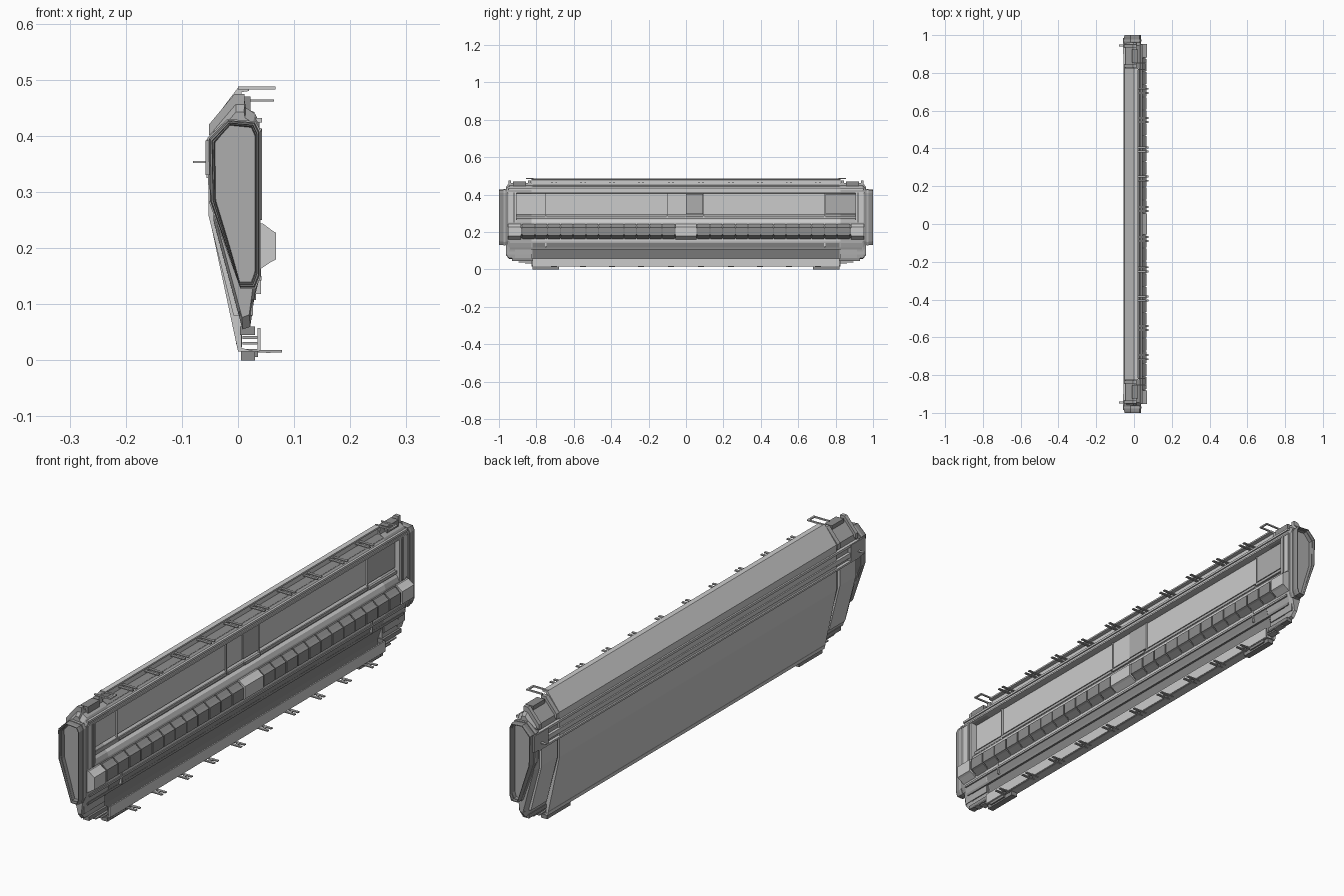
import bpy, bmesh

def grey(name, v):
    m = bpy.data.materials.new(name)
    m.diffuse_color = (v, v, v, 1)
    return m
DARK, DIM, MID = grey("dark_grey", 0.2), grey("dim_grey", 0.27), grey("mid_grey", 0.42)

def loft(name, rings, mat=None, flip=False):
    """Skin matching (x, z) rings placed at given y: [(y, pts), ...]."""
    bm = bmesh.new()
    vs = [[bm.verts.new((x, y, z)) for x, z in pts] for y, pts in rings]
    n = len(vs[0])
    for a, b in zip(vs, vs[1:]):
        for i in range(n):
            j = (i + 1) % n
            bm.faces.new((a[i], a[j], b[j], b[i]))
    bm.faces.new(vs[0])
    bm.faces.new(vs[-1])
    bmesh.ops.recalc_face_normals(bm, faces=bm.faces)
    if flip:
        bmesh.ops.reverse_faces(bm, faces=bm.faces)
    me = bpy.data.meshes.new(name)
    bm.to_mesh(me)
    bm.free()
    if mat:
        me.materials.append(mat)
    ob = bpy.data.objects.new(name, me)
    bpy.context.collection.objects.link(ob)
    return ob

def prism(name, pts, y0, y1, mat=None, flip=False):
    return loft(name, [(y0, pts), (y1, pts)], mat, flip)

def box(name, x0, x1, y0, y1, z0, z1, mat=None, flip=False):
    return prism(name, [(x0, z0), (x1, z0), (x1, z1), (x0, z1)], y0, y1, mat, flip)

def ends(name, pts, y0, y1, mat=None):
    for s in (-1, 1):
        prism(name, pts, s * y0, s * y1, mat)

def end_box(name, x0, x1, y0, y1, z0, z1, mat=None):
    for s in (-1, 1):
        box(name, x0, x1, s * y0, s * y1, z0, z1, mat)

def shrink(pts, sx, sz, cx, cz):
    return [(cx + (x - cx) * sx, cz + (z - cz) * sz) for x, z in pts]

# Wall body: middle section with full height shell and window recess
recess = [(0.038, 0.412), (0.032, 0.408), (0.012, 0.405), (0.012, 0.295), (0.022, 0.285),
          (0.022, 0.272), (0.032, 0.265), (0.038, 0.25)]
lower = [(0.038, 0.15), (0.03, 0.118), (0.024, 0.112)]
middle = [(0.0, 0.016), (-0.05, 0.25), (-0.05, 0.42), (0.0, 0.486), (0.02, 0.486), (0.02, 0.48),
          (0.006, 0.478), (0.006, 0.45), (0.03, 0.44), (0.038, 0.425)] + recess + lower + \
         [(0.006, 0.055), (0.006, 0.022), (0.03, 0.016)]
prism("wall_body", middle, -0.825, 0.825)

# Dark underside of the lower bay and floor of the top channel
bay = [(-0.004, 0.03), (-0.004, 0.06), (0.02, 0.15), (0.039, 0.15), (0.031, 0.117),
       (0.025, 0.111), (0.0075, 0.054), (0.0075, 0.023)]
prism("lower_bay", bay, -0.82, 0.82, DIM)
prism("top_channel_floor", [(0.004, 0.445), (0.004, 0.453), (0.03, 0.442), (0.026, 0.436)], -0.82, 0.82, DIM)

# Shorter end sections
end_outer = [(0.008, 0.055), (-0.044, 0.25), (-0.044, 0.415), (-0.004, 0.462), (0.012, 0.462),
             (0.014, 0.45), (0.03, 0.44), (0.038, 0.425)]
ends("end_section", end_outer + recess + lower + [(0.022, 0.06)], 0.825, 0.915, MID)
end_solid = end_outer + [(0.038, 0.15), (0.03, 0.118), (0.022, 0.06)]
for s in (-1, 1):
    loft("end_wall", [(s * 0.915, end_solid), (s * 0.945, end_solid),
                      (s * 0.962, shrink(end_solid, 0.9, 0.9, 0.0, 0.27))], MID)

# Open hexagonal end caps: stepped rim around a deep dark pocket
hexa = [(0.004, 0.13), (-0.05, 0.285), (-0.052, 0.395), (-0.018, 0.428), (0.03, 0.424),
        (0.038, 0.408), (0.038, 0.15), (0.03, 0.13)]
def ring(k):
    return shrink(hexa, 1 - k * 2.0, 1 - k * 0.62, 0.0, 0.285)
for s in (-1, 1):
    loft("end_cap", [(s * 0.945, ring(0.03)), (s * 0.958, ring(0.0)), (s * 0.992, ring(0.0)),
                     (s * 1.0, ring(0.025)), (s * 1.0, ring(0.055)), (s * 0.99, ring(0.065)),
                     (s * 0.99, ring(0.085)), (s * 0.964, ring(0.12))], DIM)
    loft("cap_pocket", [(s * 0.96, ring(0.12)), (s * 0.966, ring(0.12))], DARK)
    loft("cap_band", [(s * 0.966, ring(-0.025)), (s * 0.976, ring(-0.025))], MID)

# Outer shell rails along the back
for z0, z1, d in ((0.325, 0.332, 0.056), (0.345, 0.362, 0.055), (0.385, 0.394, 0.056)):
    box("back_rail", -d, -0.045, -0.955, 0.955, z0, z1)
end_box("back_latch", -0.058, -0.045, 0.90, 0.985, 0.33, 0.392, MID)
end_box("back_pin", -0.08, -0.05, 0.94, 0.95, 0.352, 0.355)

# Sloped back end plates and ribs bridging the step at the shell ends
plate = [(-0.008, 0.08), (-0.053, 0.26), (-0.053, 0.325), (-0.044, 0.325), (-0.044, 0.26), (0.002, 0.08)]
ends("back_end_plate", plate, 0.84, 0.935)
slope = [(-0.052, 0.4), (-0.052, 0.42), (-0.006, 0.475), (0.012, 0.475), (0.012, 0.455),
         (-0.002, 0.455), (-0.042, 0.41)]
ends("shoulder_rib", slope, 0.828, 0.845, MID)
ends("shoulder_rib", slope, 0.935, 0.95, MID)
end_box("shoulder_block", -0.01, 0.022, 0.855, 0.925, 0.445, 0.47, DIM)

# Front frame rails above the window and at its sides
box("top_frame_rail", 0.026, 0.043, -0.95, 0.95, 0.424, 0.432)
box("window_top_trim", 0.026, 0.042, -0.95, 0.95, 0.408, 0.414)
end_box("window_side_post", 0.01, 0.04, 0.905, 0.95, 0.25, 0.412)
end_box("window_side_trim", 0.03, 0.043, 0.915, 0.925, 0.25, 0.412, DIM)

# Window panels: most are the inner side of the outward-facing shell skin
for y0, y1, x, inner in ((-0.905, -0.752, 0.015, True), (-0.745, -0.103, 0.017, True),
                         (-0.097, -0.002, 0.019, True), (0.0, 0.092, 0.021, False),
                         (0.098, 0.738, 0.017, True), (0.745, 0.905, 0.021, False)):
    box("window_panel", 0.008, x, y0, y1, 0.297, 0.404, None if inner else MID, inner)
    box("window_sill_strip", 0.012, x + 0.008, y0, y1, 0.276, 0.287, MID)
for y in (-0.75, -0.1, 0.095, 0.742):
    box("window_divider", 0.008, 0.022, y - 0.002, y + 0.002, 0.26, 0.406)

# Console row: core beam, segments with gaps, centre and end blocks
def trap(o):
    return [(0.036, 0.162 - o), (0.058 + o, 0.178 - o), (0.066 + o, 0.182 - o), (0.066 + o, 0.225 + o),
            (0.058 + o, 0.23 + o), (0.044, 0.242 + o), (0.036, 0.242 + o)]
prism("console_core", trap(-0.004), -0.94, 0.94, DARK)
for s in (-1, 1):
    for i in range(12):
        y = 0.062 + i * 0.068
        prism("console_segment", trap(0), s * y, s * (y + 0.063), DIM)
ends("console_end_block", trap(0.002), 0.882, 0.952)
prism("console_centre_block", trap(0.002), -0.056, 0.056)

# Lower panel trims and skirting
box("lower_trim", 0.03, 0.042, -0.94, 0.94, 0.142, 0.15, MID)
box("lower_lip", 0.02, 0.032, -0.94, 0.94, 0.108, 0.118, DIM)
for y in (-0.75, 0.742):
    box("lower_seam", 0.03, 0.041, y - 0.003, y + 0.003, 0.118, 0.165)
box("skirting", 0.035, 0.04, -0.82, 0.82, 0.018, 0.058)
box("skirting_floor", 0.004, 0.038, -0.82, 0.82, 0.016, 0.02, MID)
end_box("lower_corner_box", 0.002, 0.027, 0.83, 0.955, 0.08, 0.108, MID)
end_box("lower_corner_arm", 0.004, 0.03, 0.82, 0.93, 0.045, 0.06, DIM)
for z, y in ((0.028, 0.86), (0.038, 0.895)):
    end_box("lower_corner_pin", 0.008, 0.035, 0.82, y, z, z + 0.005, MID)

# Feet
end_box("foot", 0.005, 0.03, 0.68, 0.82, 0.0, 0.018, DIM)
end_box("foot_pad", 0.01, 0.036, 0.72, 0.8, 0.006, 0.018, DIM)

# Paired mounting clips in the top channel and along the bottom edge
for y in (0.08, 0.24, 0.395, 0.55, 0.705):
    for d in (-0.011, 0.011):
        a, b = y + d - 0.005, y + d + 0.005
        end_box("top_clip", 0.0, 0.064, a, b, 0.461, 0.465, MID)
        end_box("bottom_clip", 0.02, 0.078, a, b, 0.014, 0.018, MID)
    end_box("bottom_clip_bridge", 0.05, 0.058, y - 0.014, y + 0.014, 0.013, 0.018, MID)

# Hook handles at the top ends
for y in (0.815, 0.85):
    end_box("hook_arm", 0.0, 0.067, y, y + 0.006, 0.483, 0.488)
end_box("hook_bar", 0.06, 0.067, 0.815, 0.856, 0.483, 0.488)
